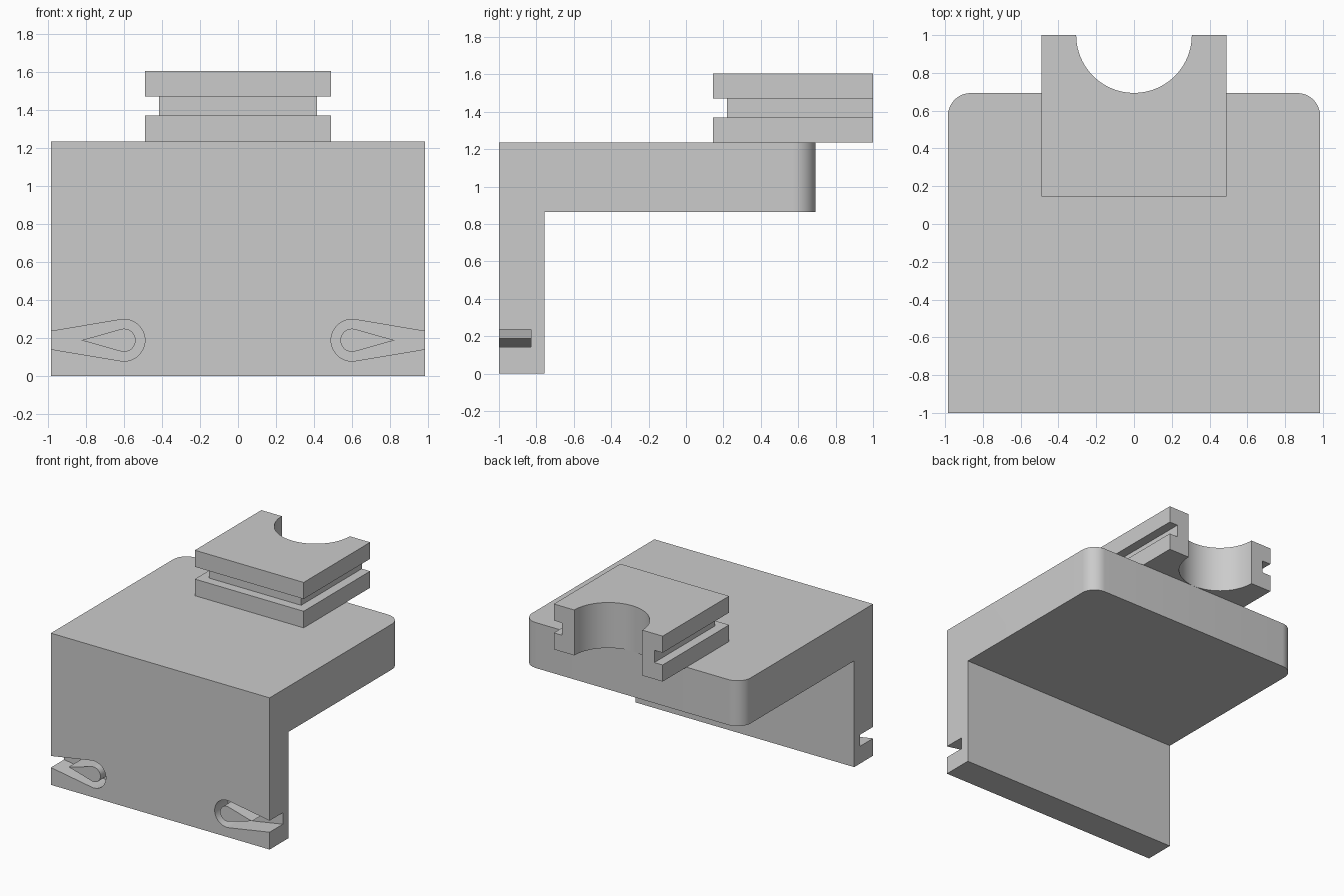
import bpy, bmesh, math
from mathutils import Vector

cube = bpy.data.objects.get("Cube")
if cube:
    bpy.data.objects.remove(cube, do_unlink=True)

grey = bpy.data.materials.new("plain grey")
grey.use_nodes = True
grey.diffuse_color = (0.6, 0.6, 0.6, 1)
grey.node_tree.nodes["Principled BSDF"].inputs["Base Color"].default_value = (0.6, 0.6, 0.6, 1)


def prism(name, outline, axis, start, end):
    """Extrude a 2D outline along an axis; outline holds the other two coordinates in order."""
    def place(p, d):
        c = list(p)
        c.insert(axis, d)
        return Vector(c)
    bm = bmesh.new()
    face = bm.faces.new([bm.verts.new(place(p, start)) for p in outline])
    grown = bmesh.ops.extrude_face_region(bm, geom=[face])["geom"]
    shift = Vector((0, 0, 0))
    shift[axis] = end - start
    bmesh.ops.translate(bm, verts=[v for v in grown if isinstance(v, bmesh.types.BMVert)], vec=shift)
    bmesh.ops.recalc_face_normals(bm, faces=bm.faces)
    mesh = bpy.data.meshes.new(name)
    bm.to_mesh(mesh)
    bm.free()
    obj = bpy.data.objects.new(name, mesh)
    bpy.context.collection.objects.link(obj)
    mesh.materials.append(grey)
    return obj


def activate(obj):
    bpy.ops.object.select_all(action="DESELECT")
    obj.select_set(True)
    bpy.context.view_layer.objects.active = obj


def cut(obj, cutter):
    cutter.hide_render = True
    mod = obj.modifiers.new("cut", "BOOLEAN")
    mod.operation, mod.solver, mod.object = "DIFFERENCE", "EXACT", cutter
    activate(obj)
    bpy.ops.object.modifier_apply(modifier=mod.name)
    bpy.data.objects.remove(cutter, do_unlink=True)


def arc(cx, cy, radius, a0, a1, steps):
    angles = [math.radians(a0 + (a1 - a0) * i / steps) for i in range(steps + 1)]
    return [(cx + radius * math.cos(a), cy + radius * math.sin(a)) for a in angles]


# Bracket: front wall and top plate in one L profile
HALF, TOP, BACK = 0.985, 1.235, 0.693
bracket = prism("bracket", [(-1, 0), (-1, TOP), (BACK, TOP), (BACK, 0.865),
                            (-0.757, 0.865), (-0.757, 0)], 0, -HALF, HALF)

# Rounded vertical corners at the back of the plate
bm = bmesh.new()
bm.from_mesh(bracket.data)
corners = [e for e in bm.edges if all(abs(v.co.y - BACK) < 1e-4 for v in e.verts)
           and abs(e.verts[0].co.z - e.verts[1].co.z) > 0.1]
bmesh.ops.bevel(bm, geom=corners, offset=0.12, offset_type="OFFSET", segments=12,
                profile=0.5, affect="EDGES")
bm.to_mesh(bracket.data)
bm.free()

# Teardrop hooks: slots open to the sides, each with a peg left standing
SLOT_Z, FLOOR = 0.188, -0.83
for side, label in ((1, "left"), (-1, "right")):
    slot = arc(0.6, SLOT_Z, 0.11, 80.4, 279.6, 28)
    slot += [(1.05, SLOT_Z - 0.036), (1.05, SLOT_Z + 0.036)]
    peg = arc(0.6, SLOT_Z, 0.061, 74.5, 285.5, 24) + [(0.825, SLOT_Z)]
    cut(bracket, prism("slot_cutter", [(side * x, z) for x, z in slot], 1, -1.1, FLOOR))
    prism(label + "_slot_peg", [(side * x, z) for x, z in peg], 1, -1, FLOOR)

# Upper block with a half-round notch in the back
W, FRONT, GROOVE = 0.49, 0.145, 0.075
block = prism("upper_block", [(-W, 1), (-W, FRONT), (W, FRONT), (W, 1)]
              + arc(0, 1, 0.306, 0, -180, 40), 2, TOP, 1.605)

# Groove round the front and both sides of the block
w, f = W - GROOVE, FRONT + GROOVE
cut(block, prism("groove_cutter", [(-0.6, 1.1), (-0.6, 0), (0.6, 0), (0.6, 1.1),
                                   (w, 1.1), (w, f), (-w, f), (-w, 1.1)], 2, 1.37, 1.47))

# Smooth curves, sharp edges
for obj in [o for o in bpy.context.collection.objects
            if o.type == "MESH" and o.data.materials and o.data.materials[0] == grey]:
    activate(obj)
    bpy.ops.object.shade_smooth_by_angle(angle=math.radians(30))
